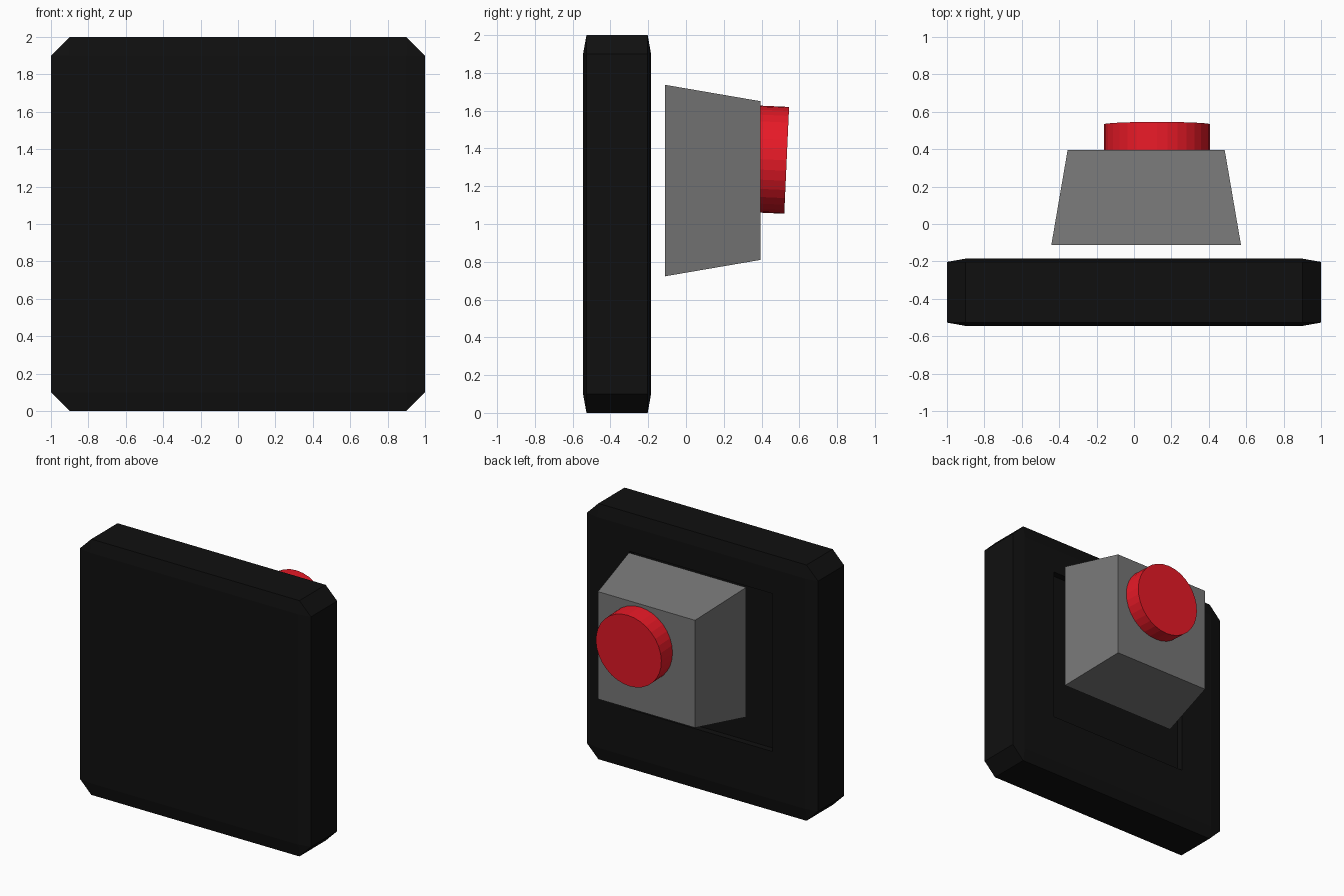
import bpy, bmesh, math
from mathutils import Vector, Matrix

if "Cube" in bpy.data.objects:
    bpy.data.objects.remove(bpy.data.objects["Cube"])


def material(name, color):
    m = bpy.data.materials.new(name)
    m.diffuse_color = (*color, 1)
    m.use_nodes = True
    m.node_tree.nodes["Principled BSDF"].inputs["Base Color"].default_value = m.diffuse_color
    return m


def finish(name, bm, mat):
    bmesh.ops.recalc_face_normals(bm, faces=bm.faces)
    me = bpy.data.meshes.new(name)
    bm.to_mesh(me)
    bm.free()
    ob = bpy.data.objects.new(name, me)
    bpy.context.collection.objects.link(ob)
    me.materials.append(mat)
    return ob


black = material("black", (0.005, 0.005, 0.005))
grey = material("grey", (0.18, 0.18, 0.18))
red = material("red", (0.8, 0.01, 0.02))

# Base plate: bevelled cube flattened in y, with a shallow square recess in the back
bm = bmesh.new()
bmesh.ops.create_cube(bm, size=2)
bmesh.ops.bevel(bm, geom=bm.edges[:], offset=0.1, segments=1, affect='EDGES', profile=0.5)
bmesh.ops.scale(bm, vec=(1, 0.18, 1), verts=bm.verts)
bmesh.ops.translate(bm, vec=(0, -0.365, 1), verts=bm.verts)
bm.normal_update()
back = max(bm.faces, key=lambda f: (f.normal.y > 0.99) * f.calc_area())
bmesh.ops.inset_individual(bm, faces=[back], thickness=0.4, depth=0)
bmesh.ops.translate(bm, vec=(0, 0, 0.09), verts=back.verts)
bmesh.ops.inset_individual(bm, faces=[back], thickness=0.0001, depth=-0.05)
finish("base_plate", bm, black)

# Button housing: block tapering towards the back
bm = bmesh.new()
bmesh.ops.create_cube(bm, size=1)
for v in bm.verts:
    half, y = (0.42, 0.395) if v.co.y > 0 else (0.507, -0.112)
    v.co = Vector((0.065 + math.copysign(half, v.co.x), y,
                   1.23 + math.copysign(half, v.co.z)))
finish("button_housing", bm, grey)

# Round button: short cylinder, slightly tilted down, sunk into the housing
bm = bmesh.new()
axis = Vector((0, 1, -math.tan(math.radians(2.6)))).normalized()
length = 0.24
pos = Vector((0.123, 0.533, 1.337)) - axis * length / 2
rot = axis.to_track_quat('Z', 'Y').to_matrix().to_4x4()
bmesh.ops.create_cone(bm, cap_ends=True, segments=32, radius1=0.283, radius2=0.283,
                      depth=length, matrix=Matrix.Translation(pos) @ rot)
finish("round_button", bm, red)
